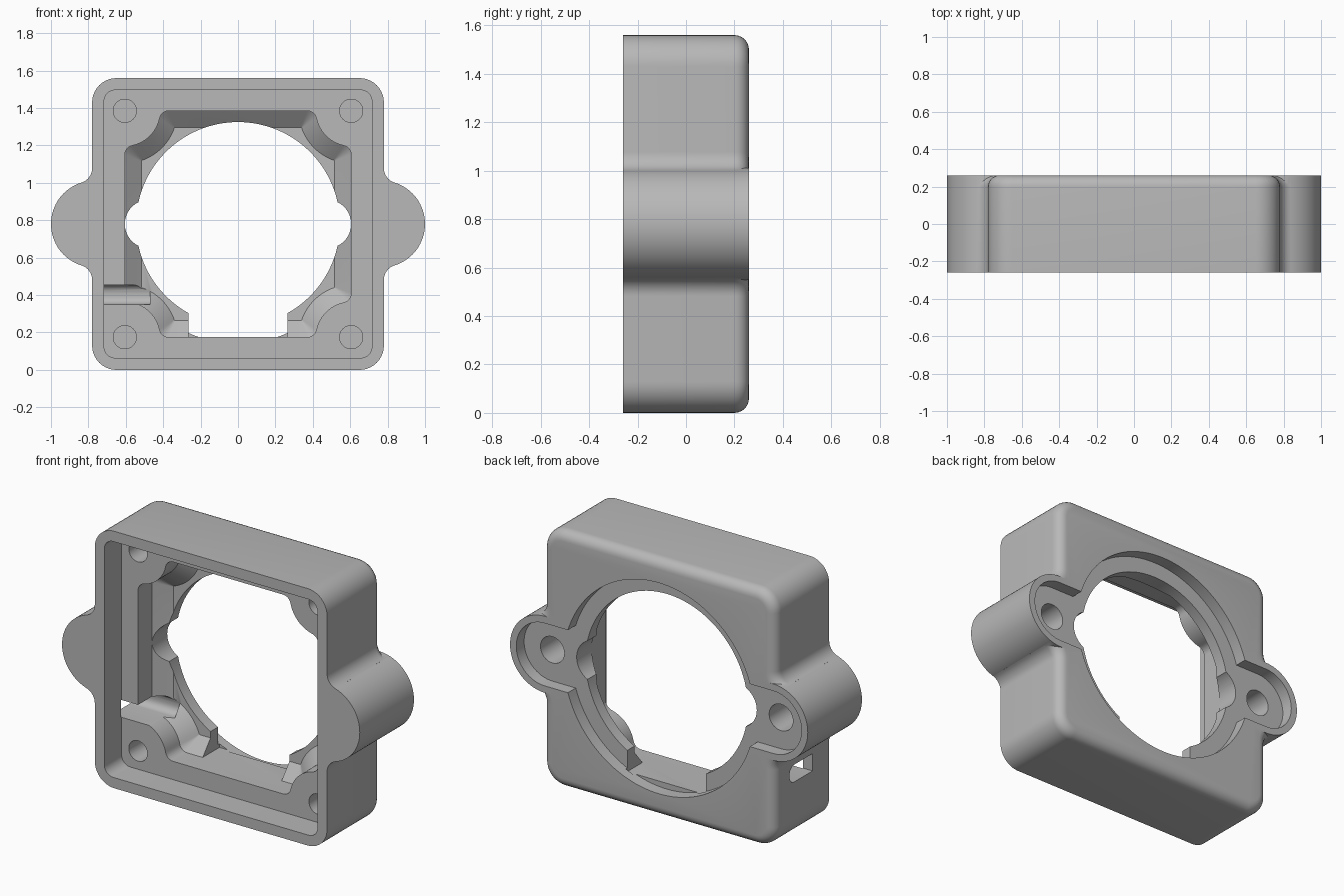
import bpy, bmesh, math

cube = bpy.data.objects.get("Cube")
if cube:
    bpy.data.objects.remove(cube, do_unlink=True)

MID = 0.78            # height of the centre axis and half-size of the body
FRONT, BACK = -0.26, 0.26
FLOOR = 0.185         # floor of the rear recess
EAR_X, EAR_R = 0.768, 0.232
BOLT = 0.605          # corner bolt offset from the centre

grey = bpy.data.materials.new("plain grey")
grey.use_nodes = True
grey.diffuse_color = (0.48, 0.48, 0.48, 1)
grey.node_tree.nodes["Principled BSDF"].inputs["Base Color"].default_value = (0.48, 0.48, 0.48, 1)


def arc(cx, cz, r, a0, a1, n):
    """Points on an arc, angles in radians."""
    return [(cx + r * math.cos(a0 + (a1 - a0) * i / n),
             cz + r * math.sin(a0 + (a1 - a0) * i / n)) for i in range(n + 1)]


def circle(cx, cz, r, n=64):
    return arc(cx, cz, r, 0, math.tau, n)[:-1]


def rounded_square(half, r):
    c = half - r
    pts = []
    for k, (sx, sz) in enumerate([(1, 1), (-1, 1), (-1, -1), (1, -1)]):
        a = k * math.pi / 2
        pts += arc(sx * c, sz * c, r, a, a + math.pi / 2, 10)
    return pts


def rect(x0, x1, z0, z1):
    return [(x0, z0), (x1, z0), (x1, z1), (x0, z1)]


def loft(name, rings, round_back=0):
    """Solid through (outline, y) rings; outlines are relative to the axis."""
    bm = bmesh.new()
    loops = [[bm.verts.new((x, y, z + MID)) for x, z in pts] for pts, y in rings]
    n = len(loops[0])
    for a, b in zip(loops, loops[1:]):
        for i in range(n):
            bm.faces.new((a[i], a[(i + 1) % n], b[(i + 1) % n], b[i]))
    bm.faces.new(loops[0])
    back = bm.faces.new(loops[-1])
    bmesh.ops.recalc_face_normals(bm, faces=bm.faces)
    if round_back:
        bmesh.ops.bevel(bm, geom=list(back.edges), offset=round_back, segments=6,
                        profile=0.5, affect='EDGES', clamp_overlap=False)
    mesh = bpy.data.meshes.new(name)
    bm.to_mesh(mesh)
    bm.free()
    ob = bpy.data.objects.new(name, mesh)
    bpy.context.collection.objects.link(ob)
    return ob


def prism(name, pts, y0, y1, round_back=0):
    return loft(name, [(pts, y0), (pts, y1)], round_back)


def combine(target, tool, operation):
    """Apply one boolean and remove the tool."""
    tool.hide_render = True
    mod = target.modifiers.new("cut", 'BOOLEAN')
    mod.object, mod.operation, mod.solver = tool, operation, 'EXACT'
    graph = bpy.context.evaluated_depsgraph_get()
    mesh = bpy.data.meshes.new_from_object(target.evaluated_get(graph))
    target.modifiers.clear()
    target.data = mesh
    bpy.data.objects.remove(tool, do_unlink=True)


def body_outline():
    """Rounded square with concave webs that flow into the ears."""
    f, r = 0.08, 0.13
    dx = MID + f - EAR_X
    h = math.sqrt((EAR_R + f) ** 2 - dx ** 2)
    web = arc(MID + f, h, f, math.pi + math.atan2(h, dx), math.pi, 8)
    quarter = web + arc(MID - r, MID - r, r, 0, math.pi / 2, 10)
    right_top = quarter
    left_top = [(-x, z) for x, z in reversed(quarter)]
    top = right_top + left_top
    return top + [(x, -z) for x, z in reversed(top)]


def pocket_outline(d, f):
    """Square pocket inset by d, its corners scooped around the bolts."""
    w, r = BOLT - d, 0.19 + d
    run = math.sqrt((r + f) ** 2 - (d + f) ** 2)
    ang = math.atan2(d + f, run)
    half = arc(BOLT - run, w - f, f, math.pi / 2, ang, 6)
    half += arc(BOLT, BOLT, r, math.pi + ang, math.pi * 1.25, 8)[1:]
    side = half + [(z, x) for x, z in reversed(half[:-1])]
    pts = []
    for _ in range(4):
        pts += side
        side = [(z, -x) for x, z in side]
    return pts


# Body with rounded back edge, and two ears
housing = prism("housing", body_outline(), FRONT, BACK, 0.06)
for s in (-1, 1):
    combine(housing, prism("ear", circle(s * EAR_X, 0, EAR_R, 80), FRONT, BACK), 'UNION')

cutters = [
    # Front seat and the chamfered pocket behind it
    prism("front_seat", rounded_square(0.716, 0.06), FRONT - 0.1, -0.095),
    loft("pocket", [(pocket_outline(0, 0.05), -0.15), (pocket_outline(0, 0.05), 0.04),
                    (pocket_outline(0.09, 0.005), 0.115)]),
    # Central bore, rear recess and bottom notch
    prism("bore", circle(0, 0, 0.545, 128), -0.05, 0.4),
    prism("rear_recess", circle(0, 0, 0.64, 128), FLOOR, 0.4),
    prism("notch", rect(-0.265, 0.265, -BOLT, -0.4), 0, 0.2),
]
for s in (-1, 1):
    cutters += [
        # Side bulges of the bore, ear pockets and ear screw holes
        prism("bulge", circle(s * 0.475, 0, 0.13), -0.05, 0.4),
        prism("ear_slot", rect(*sorted((s * 0.45, s * EAR_X)), -0.19, 0.19), FLOOR, 0.4),
        prism("ear_pocket", circle(s * EAR_X, 0, 0.19), FLOOR, 0.4),
        prism("ear_hole", circle(s * EAR_X, 0, 0.08, 40), -0.05, 0.4),
    ]
    # Corner bolt holes
    cutters += [prism("bolt_hole", circle(s * BOLT, t * BOLT, 0.062, 40), -0.15, 0.13)
                for t in (-1, 1)]

# Cable channel through one side wall, rounded along its back
channel = prism("channel", rect(-0.95, -0.47, -0.43, -0.325), -0.1, 0.12)
bm = bmesh.new()
bm.from_mesh(channel.data)
edges = [e for e in bm.edges if all(v.co.y > 0 for v in e.verts)
         and abs(e.verts[0].co.x - e.verts[1].co.x) > 0.1]
bmesh.ops.bevel(bm, geom=edges, offset=0.045, segments=6, profile=0.5, affect='EDGES')
bm.to_mesh(channel.data)
bm.free()
cutters.append(channel)

for tool in cutters:
    combine(housing, tool, 'DIFFERENCE')

housing.data.materials.clear()
housing.data.materials.append(grey)
bpy.ops.object.select_all(action='DESELECT')
housing.select_set(True)
bpy.context.view_layer.objects.active = housing
bpy.ops.object.shade_smooth_by_angle(angle=math.radians(30))
